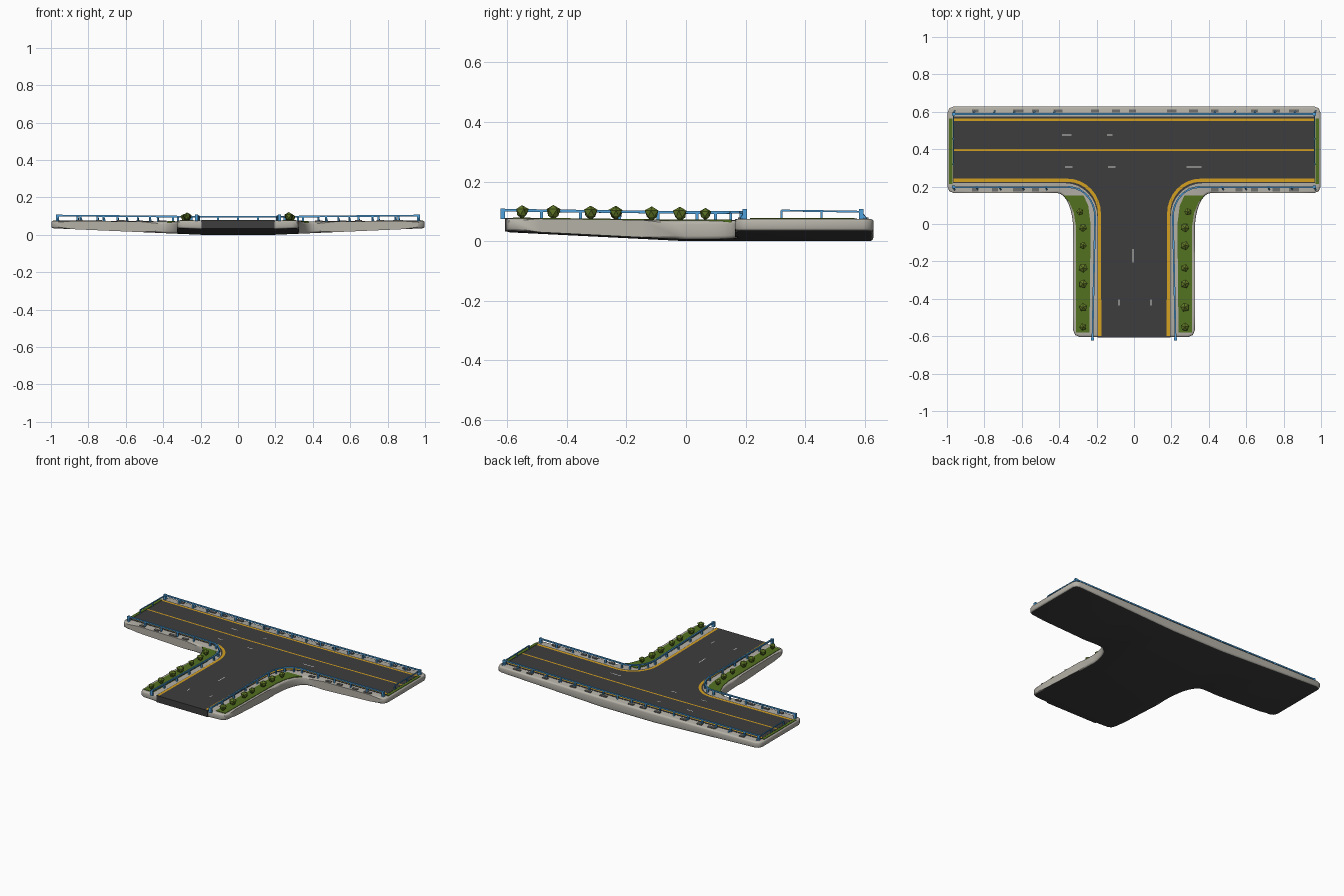
import bpy, bmesh, math, random
from mathutils import Vector, Matrix

random.seed(4)
cube = bpy.data.objects.get("Cube")
if cube:
    bpy.data.objects.remove(cube)


def material(name, r, g, b):
    m = bpy.data.materials.new(name)
    m.use_nodes = True
    m.diffuse_color = (r, g, b, 1)
    bsdf = m.node_tree.nodes["Principled BSDF"]
    bsdf.inputs["Base Color"].default_value = (r, g, b, 1)
    bsdf.inputs["Roughness"].default_value = 0.8
    return m


CONCRETE = material("pale concrete", 0.46, 0.44, 0.39)
ASPHALT = material("dark asphalt", 0.047, 0.047, 0.049)
YELLOW = material("yellow paint", 0.66, 0.35, 0.015)
WHITE = material("white paint", 0.7, 0.7, 0.68)
GRASS = material("grass green", 0.085, 0.165, 0.014)
LEAF = material("leaf green", 0.12, 0.19, 0.02)
BLUE = material("railing blue", 0.08, 0.36, 0.72)
STONE = material("grey stone", 0.16, 0.16, 0.155)
BARK = material("brown bark", 0.07, 0.05, 0.025)
TOP = 0.068


def bend(v):
    # The underside rises towards the three ends, the top only slightly
    t = min(1, v.z / TOP)
    side = 0.035 * max(0, abs(v.x) - 0.2) / 0.8
    front = 0.03 * max(0, -v.y) / 0.6
    return Vector((v.x, v.y, v.z + side * (1 - 0.8 * t) + front * (1 - 0.75 * t)))


def finish(name, bm, mats, smooth=False):
    for v in bm.verts:
        v.co = bend(v.co)
    me = bpy.data.meshes.new(name)
    bm.to_mesh(me)
    bm.free()
    for m in mats:
        me.materials.append(m)
    ob = bpy.data.objects.new(name, me)
    bpy.context.collection.objects.link(ob)
    if smooth:
        bpy.ops.object.select_all(action="DESELECT")
        ob.select_set(True)
        bpy.context.view_layer.objects.active = ob
        bpy.ops.object.shade_smooth_by_angle(angle=math.radians(40))


def corner_path(end, side, front, half, rx, ry, tail):
    # From the end of the crossbar, round the inner corner, down the stem
    arc = [(half + rx * (1 - math.sin(a)), side - ry * (1 - math.cos(a)))
           for a in (i * math.pi / 16 for i in range(9))]
    steps = [(end + (half + rx - end) * i / 5, side) for i in range(5)]
    stem = [(half + (tail - half) * i / 5, side - ry + (front - side + ry) * i / 5)
            for i in range(1, 6)]
    return steps + arc + stem


def mirror(path, s):
    return [(x * s, y) for x, y in path]


def slab(bm, outline, z0, z1):
    face = bm.faces.new([bm.verts.new((x, y, z0)) for x, y in outline])
    ext = bmesh.ops.extrude_face_region(bm, geom=[face])["geom"]
    for v in (g for g in ext if isinstance(g, bmesh.types.BMVert)):
        v.co.z = z1


def slice_up(bm):
    planes = [((s * x, 0, 0), (1, 0, 0)) for x in (0.2, 0.45, 0.7) for s in (-1, 1)]
    planes += [((0, y, 0), (0, 1, 0)) for y in (-0.4, -0.2, 0, 0.165)]
    for co, no in planes:
        bmesh.ops.bisect_plane(bm, geom=bm.verts[:] + bm.edges[:] + bm.faces[:],
                               plane_co=co, plane_no=no)
    bmesh.ops.recalc_face_normals(bm, faces=bm.faces)


def ribbon(bm, path, width, z):
    # Thin painted strip following a path
    pairs = []
    for i, p in enumerate(path):
        a, b = path[max(0, i - 1)], path[min(len(path) - 1, i + 1)]
        n = Vector((a[1] - b[1], b[0] - a[0])).normalized() * width / 2
        pairs.append([bm.verts.new((p[0] + s * n.x, p[1] + s * n.y, z)) for s in (-1, 1)])
    for (a, b), (c, d) in zip(pairs, pairs[1:]):
        f = bm.faces.new((a, b, d, c))
        f.normal_update()
        if f.normal.z < 0:
            f.normal_flip()


def straight(x0, x1, y, n=12):
    return [(x0 + (x1 - x0) * i / n, y) for i in range(n + 1)]


def beam(bm, p, q, w):
    p, q = Vector(p), Vector(q)
    m = (Matrix.Translation((p + q) / 2) @ (q - p).to_track_quat("Z", "Y").to_matrix().to_4x4()
         @ Matrix.Diagonal((w, w, (q - p).length, 1)))
    bmesh.ops.create_cube(bm, size=1, matrix=m)


def box(bm, centre, size):
    m = Matrix.Translation(centre) @ Matrix.Diagonal((*size, 1))
    bmesh.ops.create_cube(bm, size=1, matrix=m)


def t_outline(end, back, path, cut):
    # Closed T from a half path, with chamfered outer corners
    half = [(end - cut, back), (end - cut * 0.3, back - cut * 0.3), (end, back - cut),
            (end, path[0][1] + cut), (end - cut * 0.3, path[0][1] + cut * 0.3),
            (end - cut, path[0][1])] + path[1:-1]
    x, y = path[-1]
    half += [(x, y + cut), (x - cut * 0.3, y + cut * 0.3), (x - cut, y)]
    return half + mirror(half, -1)[::-1]


# Concrete base with rounded rims and a dark underside
bm = bmesh.new()
slab(bm, t_outline(0.998, 0.629, corner_path(0.998, 0.165, -0.604, 0.325, 0.085, 0.2, 0.325), 0.035), 0, TOP)
rims = [e for e in bm.edges if abs(e.verts[0].co.z - e.verts[1].co.z) < 0.001]
bmesh.ops.bevel(bm, geom=rims, offset=0.013, segments=3, profile=0.5, affect="EDGES")
slice_up(bm)
for f in bm.faces:
    f.material_index = 1 if f.normal.z < -0.9 else 0
finish("concrete_base", bm, [CONCRETE, ASPHALT], True)

# Road deck, open at the front of the stem
bm = bmesh.new()
slab(bm, t_outline(0.968, 0.574, corner_path(0.968, 0.218, -0.608, 0.196, 0.17, 0.18, 0.196), 0.004), 0.003, 0.07)
slice_up(bm)
finish("road_deck", bm, [ASPHALT])

# Yellow lane lines
bm = bmesh.new()
ribbon(bm, straight(-0.965, 0.965, 0.558), 0.014, 0.0712)
ribbon(bm, straight(-0.965, 0.965, 0.395), 0.011, 0.0712)
for s in (-1, 1):
    ribbon(bm, mirror(corner_path(0.965, 0.234, -0.6, 0.185, 0.17, 0.18, 0.183), s), 0.017, 0.0712)
finish("yellow_lines", bm, [YELLOW])

# Short white lane marks
bm = bmesh.new()
for x, y, w in ((-0.36, 0.475, 0.05), (-0.13, 0.475, 0.03), (-0.35, 0.305, 0.04),
                (-0.12, 0.305, 0.04), (0.32, 0.305, 0.08)):
    ribbon(bm, straight(x - w / 2, x + w / 2, y, 1), 0.005, 0.0712)
for x, y, w in ((-0.005, -0.17, 0.07), (-0.08, -0.42, 0.03), (0.09, -0.42, 0.03)):
    ribbon(bm, [(x, y - w / 2), (x, y + w / 2)], 0.005, 0.0712)
finish("white_marks", bm, [WHITE])

# Grass beds beside the stem and at the ends of the crossbar
bm = bmesh.new()
for s in (-1, 1):
    bed = [(0.238, -0.58), (0.309, -0.58), (0.309, -0.02), (0.322, 0.06), (0.345, 0.115),
           (0.378, 0.152), (0.27, 0.152), (0.245, 0.1), (0.232, 0)]
    slab(bm, mirror(bed, s), 0.06, 0.071)
    slab(bm, mirror([(0.97, 0.215), (0.989, 0.215), (0.989, 0.565), (0.97, 0.565)], s), 0.055, 0.0705)
slice_up(bm)
finish("grass_beds", bm, [GRASS])

# Bushes: thin trunk with a faceted crown, wider above
trunks, crowns = bmesh.new(), bmesh.new()
for s in (-1, 1):
    for i, y in enumerate((0.065, -0.02, -0.115, -0.235, -0.32, -0.445, -0.55)):
        x = s * (0.288 if i == 0 else 0.272)
        r = random.uniform(0.019, 0.026)
        beam(trunks, (x, y, 0.062), (x, y, 0.09), 0.009)
        spin = Matrix.Rotation(random.uniform(0, 6), 4, "Z")
        new = bmesh.ops.create_icosphere(crowns, subdivisions=1, radius=r,
                                         matrix=Matrix.Translation((x, y, 0.09)) @ spin)["verts"]
        for v in new:
            k = 0.8 if v.co.z < 0.088 else 1.1
            v.co.x, v.co.y = x + (v.co.x - x) * k, y + (v.co.y - y) * k
finish("bush_trunks", trunks, [BARK])
finish("bush_crowns", crowns, [LEAF])

# Blue railings with posts and angled feet
rails = [("back_railing", straight(-0.965, 0.965, 0.588, 18), 0.016)]
for s, side in ((1, "left"), (-1, "right")):
    path = mirror(corner_path(0.965, 0.197, -0.615, 0.208, 0.14, 0.16, 0.222), s)
    rails.append((side + "_corner_railing", path, -0.014))
for name, path, out in rails:
    bm = bmesh.new()
    for a, b in zip(path, path[1:]):
        beam(bm, (*a, 0.096), (*b, 0.096), 0.009)
    for i, (x, y) in enumerate(path):
        if out < 0 and 5 <= i <= 13 and i % 2 == 0:
            continue
        end = i in (0, len(path) - 1)
        box(bm, (x, y, 0.083), (0.016, 0.016, 0.036) if end else (0.01, 0.01, 0.03))
        if abs(x) > 0.35:
            beam(bm, (x, y, 0.088), (x + 0.006, y + out, TOP), 0.007)
    finish(name, bm, [BLUE])

# Light rails across the ends of the crossbar
bm = bmesh.new()
for s in (-1, 1):
    x = s * 0.966
    beam(bm, (x, 0.32, 0.096), (x, 0.588, 0.092), 0.006)
    for y in (0.32, 0.455):
        beam(bm, (x, y, 0.066), (x, y, 0.096), 0.007)
finish("end_rails", bm, [BLUE])

# Low stone blocks along the pavements
bm = bmesh.new()
for i in range(17):
    x = -0.85 + i * 0.107 + random.uniform(-0.02, 0.02)
    size = (random.uniform(0.03, 0.06), 0.018, 0.008)
    if i % 4 != 1:
        box(bm, (x, 0.604, 0.07), size)
    if abs(x) > 0.42:
        box(bm, (x, 0.183, 0.07), size)
finish("stone_blocks", bm, [STONE])
